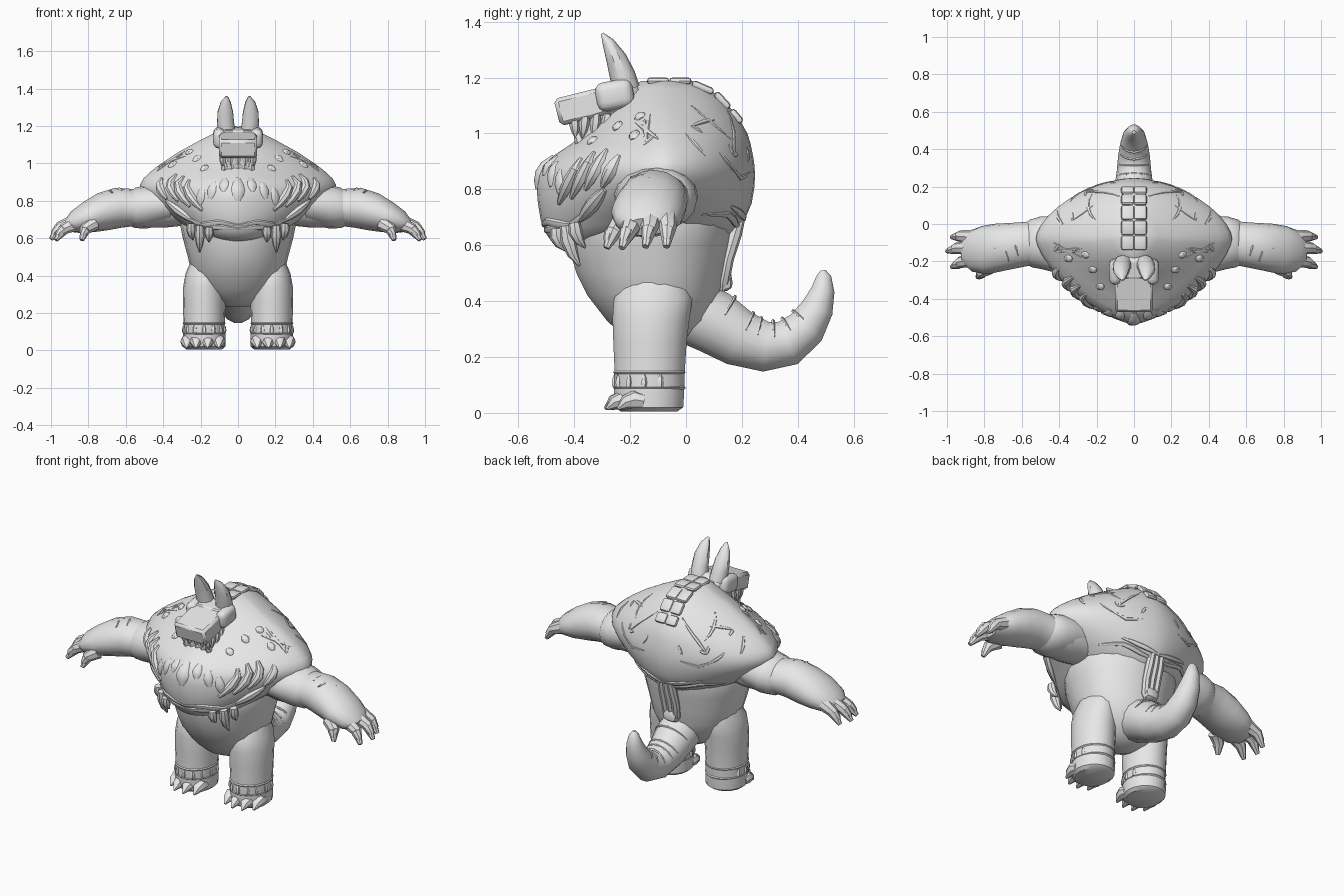
import bpy, bmesh, math
from mathutils import Vector, Matrix
from mathutils.bvhtree import BVHTree

if "Cube" in bpy.data.objects:
    bpy.data.objects.remove(bpy.data.objects["Cube"])

grey = bpy.data.materials.new("stone_grey")
grey.diffuse_color = (0.8, 0.8, 0.8, 1)
grey.use_nodes = True
grey.node_tree.nodes["Principled BSDF"].inputs["Base Color"].default_value = grey.diffuse_color


def finish(name, bm, mirror=False, angle=38):
    bmesh.ops.recalc_face_normals(bm, faces=bm.faces)
    me = bpy.data.meshes.new(name)
    bm.to_mesh(me)
    bm.free()
    ob = bpy.data.objects.new(name, me)
    bpy.context.collection.objects.link(ob)
    me.materials.append(grey)
    bpy.ops.object.select_all(action='DESELECT')
    ob.select_set(True)
    bpy.context.view_layer.objects.active = ob
    bpy.ops.object.shade_smooth_by_angle(angle=math.radians(angle))
    if mirror:
        ob.modifiers.new("mirror", 'MIRROR').use_mirror_merge = False
    return ob


def skin(bm, rings):
    loops = [[bm.verts.new(p) for p in r] for r in rings]
    n = len(loops[0])
    for a, b in zip(loops, loops[1:]):
        for i in range(n):
            bm.faces.new((a[i], a[(i + 1) % n], b[(i + 1) % n], b[i]))
    bm.faces.new(loops[0][::-1])
    bm.faces.new(loops[-1])


def spow(v, e):
    return math.copysign(abs(v) ** e, v)


def body(name, sections, n=28, taper=0.0, e_back=1.0, rise=0, x=0, mirror=False):
    """Horizontal rings: z, half width, front y, widest y, back y.
    taper narrows the front of the upper rings, rise lifts the lower rim at the sides."""
    bm, rings = bmesh.new(), []
    for z, rx, yf, ym, yb in sections:
        ring = []
        for i in range(n):
            c, s = math.cos(math.tau * i / n), math.sin(math.tau * i / n)
            e = e_back if s > 0 else 1 + taper * max(0, min(1, (z - .62) / .22))
            y = ym + spow(s, e) * ((yb - ym) if s > 0 else (ym - yf))
            lift = rise * c * c * max(0, min(1, (.8 - z) / .2))
            ring.append((x + rx * spow(c, e), y, z + lift))
        rings.append(ring)
    skin(bm, rings)
    return finish(name, bm, mirror)


def add_tube(bm, pts, radii, n=12, ref=(0, 1, 0)):
    """Tube along a path; radii are (along ref, across ref)."""
    pts, rings = [Vector(p) for p in pts], []
    for i, (p, r) in enumerate(zip(pts, radii)):
        t = (pts[min(i + 1, len(pts) - 1)] - pts[max(i - 1, 0)]).normalized()
        side = t.cross(Vector(ref)).normalized()
        up = side.cross(t)
        ra, rb = r if isinstance(r, tuple) else (r, r)
        rings.append([p + up * ra * math.cos(math.tau * k / n) + side * rb * math.sin(math.tau * k / n)
                      for k in range(n)])
    skin(bm, rings)


def tube(name, pts, radii, n=12, ref=(0, 1, 0), mirror=False):
    bm = bmesh.new()
    add_tube(bm, pts, radii, n, ref)
    return finish(name, bm, mirror)


def claw(bm, base, tip, r, bend=(0, 0, 0.015), n=8, ref=(0, 1, 0)):
    a, b, k = Vector(base), Vector(tip), Vector(bend)
    add_tube(bm, [a, a.lerp(b, .35) + k, a.lerp(b, .7) + k, b], [r * .8, r, r * .72, r * .15], n, ref)


def block(bm, loc, size, rot=(0, 0, 0), bevel=0.01, seg=1):
    m = Matrix.Translation(loc)
    for ax, ang in zip("XYZ", rot):
        m = m @ Matrix.Rotation(math.radians(ang), 4, ax)
    vs = bmesh.ops.create_cube(bm, size=1, matrix=m @ Matrix.Diagonal((*size, 1)))["verts"]
    es = list({e for v in vs for e in v.link_edges})
    bmesh.ops.bevel(bm, geom=es, offset=bevel, segments=seg, profile=.5, affect='EDGES')


# Belly and heavy rounded upper shell
body("belly", [(.235, .06, -.15, -.09, -.03), (.27, .13, -.22, -.1, .03), (.33, .2, -.285, -.1, .09),
               (.42, .25, -.355, -.1, .12), (.5, .268, -.395, -.1, .135), (.6, .295, -.425, -.1, .155),
               (.7, .315, -.43, -.1, .17), (.76, .29, -.38, -.1, .17)], n=22)
shell = body("shell", [(.585, .24, -.42, -.1, .04), (.605, .285, -.475, -.09, .10), (.64, .32, -.5, -.08, .165),
                       (.69, .375, -.52, -.08, .21), (.75, .44, -.53, -.08, .235), (.81, .495, -.535, -.08, .245),
                       (.85, .522, -.53, -.08, .247), (.885, .525, -.515, -.08, .245), (.92, .505, -.475, -.08, .24),
                       (.96, .462, -.415, -.08, .232), (1, .41, -.36, -.08, .22), (1.06, .32, -.3, -.08, .185),
                       (1.12, .21, -.245, -.08, .135), (1.16, .13, -.205, -.07, .08),
                       (1.188, .07, -.16, -.07, .02)], 40, .36, 1.2, .06)

# Legs with flat soles, ankle bands and toes
body("leg", [(.005, .095, -.235, -.13, -.03), (.02, .113, -.255, -.13, -.008), (.07, .114, -.26, -.13, -.005),
             (.14, .11, -.257, -.13, -.003), (.25, .114, -.262, -.13, .004), (.34, .112, -.265, -.125, .015),
             (.41, .1, -.26, -.12, .025), (.47, .075, -.22, -.12, .01)], 18, x=.181, mirror=True)
for i, z in enumerate((.09, .145)):
    body("ankle_band_%d" % i, [(z - .008, .108, -.255, -.13, -.006), (z, .115, -.263, -.13, .001),
                               (z + .008, .108, -.255, -.13, -.006)], 18, x=.181, mirror=True)
bm = bmesh.new()
for x, y in ((.1, -.215), (.16, -.235), (.222, -.23), (.272, -.19)):
    claw(bm, (x, y + .04, .042), (x + .003, y - .055, .014), .036, ref=(1, 0, 0))
for i in range(9):
    a = math.pi * (.9 + 1.2 * i / 8)
    x, y = .181 + .108 * math.cos(a), -.13 + .125 * math.sin(a)
    claw(bm, (x, y, .092), (x, y, .14), .013, (0, 0, 0), 5)
finish("toes_and_ankle_teeth", bm, True)

# Arms with a sleeve ring, hands and fingers
tube("arm", [(.22, -.1, .765), (.38, -.1, .758), (.5, -.1, .757), (.565, -.105, .763), (.64, -.115, .763),
             (.72, -.125, .742), (.8, -.14, .712), (.87, -.145, .685), (.91, -.145, .665)],
     [(.11, .09), (.13, .1), (.125, .1), (.117, .1), (.122, .108), (.128, .103), (.13, .085), (.11, .062),
      (.07, .035)], 16, mirror=True)
tube("sleeve", [(.36, -.11, .785), (.44, -.105, .775), (.5, -.1, .765), (.55, -.105, .762), (.575, -.105, .765)],
     [(.15, .1), (.148, .11), (.14, .114), (.128, .108), (.112, .095)], 16, mirror=True)
bm = bmesh.new()
for base, mid, tip in [((.86, -.07, .69), (.93, -.065, .66), (.975, -.07, .595)),
                       ((.87, -.125, .69), (.95, -.13, .66), (1.0, -.145, .595)),
                       ((.86, -.19, .68), (.93, -.205, .65), (.975, -.23, .59)),
                       ((.77, -.23, .68), (.82, -.26, .645), (.835, -.285, .59))]:
    add_tube(bm, [base, mid, tip], [.04, .031, .012], 8)
    claw(bm, Vector(mid) - Vector((.01, 0, 0)), tip, .027)
finish("fingers", bm, True)
bm = bmesh.new()
for x, z, a, b in [(.62, .868, -.17, -.08), (.67, .855, -.2, -.11), (.73, .838, -.17, -.09), (.8, .792, -.2, -.1)]:
    add_tube(bm, [(x, a, z - .012), (x + .015, (a + b) / 2, z - .004), (x + .02, b, z - .012)],
             [.003, .009, .003], 5, (0, 0, 1))
finish("arm_scars", bm, True)

# Curled tail with raised folds
tp = [(0, 0, .37), (0, .1, .325), (0, .19, .268), (0, .285, .237), (0, .365, .25), (0, .43, .305), (0, .47, .375),
      (0, .49, .44), (0, .493, .49), (0, .49, .51)]
tr = [.12, .118, .105, .092, .085, .074, .06, .043, .027, .01]
tube("tail", tp, tr, 14, (1, 0, 0))
bm = bmesh.new()
for y, z, r, tilt in [(.12, .314, .116, -.5), (.2, .262, .104, -.4), (.25, .245, .097, -.2), (.32, .24, .089, .1),
                      (.39, .272, .08, .6), (.44, .32, .072, .9)]:
    d = Vector((0, math.cos(tilt), math.sin(tilt)))
    u = Vector((0, -math.sin(tilt), math.cos(tilt)))
    arc = [Vector((0, y, z)) + (Vector((1, 0, 0)) * math.sin(t) + u * math.cos(t)) * r
           for t in [-1.2 + .4 * i for i in range(7)]]
    add_tube(bm, arc, [.002, .005, .006, .007, .006, .005, .002], 5, d)
finish("tail_folds", bm)

# Head: visor, side pods, jaw with teeth, horns
bm = bmesh.new()
block(bm, (0, -.36, 1.1), (.205, .21, .1), (14, 0, 0), .014)
block(bm, (0, -.235, 1.12), (.2, .14, .13), (10, 0, 0), .03)
block(bm, (0, -.3, 1.01), (.16, .19, .12), (8, 0, 0), .025)
finish("head", bm)
bm = bmesh.new()
block(bm, (.1, -.255, 1.137), (.066, .135, .105), (10, 0, 0), .032, 3)
finish("side_pod", bm, True)
tube("horn", [(.06, -.215, 1.16), (.066, -.228, 1.21), (.068, -.25, 1.27), (.065, -.278, 1.325), (.06, -.3, 1.358)],
     [(.05, .05), (.046, .048), (.037, .044), (.022, .028), (.005, .006)], 10, mirror=True)
bm = bmesh.new()
for i in range(5):
    x = -.08 + .04 * i
    claw(bm, (x, -.4, 1.06), (x, -.395, .985), .02, (0, 0, 0), 6)
    claw(bm, (x * .9, -.37, .945), (x * .9, -.395, 1.015), .02, (0, 0, 0), 6)
for s in (-1, 1):
    for y in (-.36, -.32, -.28, -.24):
        claw(bm, (s * .085, y, 1.07), (s * .085, y - .01, .985), .02, (0, 0, 0), 6)
finish("teeth", bm)

# Surface details follow the shell
bpy.context.view_layer.update()
tree = BVHTree.FromObject(shell, bpy.context.evaluated_depsgraph_get())
VIEWS = {"F": (lambda u, v: (u, -3, v), (0, 1, 0)), "B": (lambda u, v: (u, 3, v), (0, -1, 0)),
         "S": (lambda u, v: (3, u, v), (-1, 0, 0)), "T": (lambda u, v: (u, v, 3), (0, 0, -1))}


def hit(view, u, v):
    f, d = VIEWS[view]
    p, nrm, _, _ = tree.ray_cast(Vector(f(u, v)), Vector(d))
    if p is None:
        p, nrm, _, _ = tree.find_nearest(Vector(f(u, v)) + Vector(d) * 2.6)
    return p, nrm


def ridges(name, view, lines, w, h, mirror=True):
    bm = bmesh.new()
    for line in lines:
        pts = []
        for (a, b), (c, d) in zip(line, line[1:]):
            pts += [(a + (c - a) * t / 4, b + (d - b) * t / 4) for t in range(4)]
        hits = [hit(view, *p) for p in pts + [line[-1]]]
        k = len(hits) - 1
        rad = [(h * s, w * s) for s in (.35 + .65 * math.sin(math.pi * i / k) for i in range(k + 1))]
        add_tube(bm, [p for p, _ in hits], rad, 8, hits[k // 2][1])
    return finish(name, bm, mirror)


ridges("chest_plates", "F", [[(.07, .92), (.08, .85)], [(.13, .9), (.15, .81)], [(.19, .87), (.21, .77)]], .026, .01)
ridges("breast_plate", "F", [[(0, .92), (0, .8)]], .038, .014, False)
ridges("side_spikes", "S", [[(-.24, .92), (-.3, .81)], [(-.285, .94), (-.36, .8)], [(-.33, .93), (-.41, .77)],
                            [(-.375, .91), (-.455, .75)], [(-.29, .8), (-.38, .69)]], .027, .024)
ridges("shell_studs", "T", [[(.2, -.24), (.24, -.25)], [(.24, -.17), (.28, -.16)], [(.33, -.18), (.37, -.19)],
                            [(.16, -.33), (.2, -.34)]], .022, .013)
ridges("flank_scars", "S", [[(-.18, 1.04), (-.1, .98)], [(-.15, 1.05), (-.14, .97)], [(.02, 1.1), (.16, .98)],
                            [(.0, 1.0), (.07, .92)], [(.12, .93), (.18, .86)]], .009, .006)
ridges("back_scars", "B", [[(.08, 1.08), (.2, .98), (.26, .92)], [(.26, .92), (.26, .96)], [(.26, .92), (.22, .93)],
                           [(.12, .86), (.22, .84), (.3, .88)], [(.1, .95), (.13, .9)]], .009, .006)
ridges("shoulder_scars", "T", [[(.28, -.13), (.43, -.15)], [(.4, -.11), (.43, -.15)], [(.22, .1), (.33, .02)],
                               [(.33, .02), (.33, .06)]], .009, .006)
ridges("shell_rim", "F", [[(0, .67), (.1, .685), (.2, .67), (.3, .73)], [(0, .65), (.12, .66), (.17, .65)]],
       .016, .012)
ridges("back_rim", "B", [[(0, .66), (.1, .68), (.2, .71), (.3, .71)], [(0, .69), (.1, .71), (.22, .74)]], .014, .01)

# Chest drips, rear hanging straps and spine plates
bm = bmesh.new()
claw(bm, (.205, -.43, .67), (.205, -.38, .525), .028, (0, -.01, 0))
claw(bm, (.155, -.465, .66), (.155, -.43, .58), .026, (0, -.01, 0))
claw(bm, (.25, -.4, .68), (.24, -.36, .59), .026, (.005, -.01, 0))
finish("chest_drips", bm, True)
bm = bmesh.new()
for x in (-.03, 0, .03):
    add_tube(bm, [(x, .195, .71), (x * 1.1, .175, .64), (x * 1.2, .148, .55), (x, .132, .47), (x * .7, .13, .44)],
             [.02, .025, .023, .024, .014], 8, (1, 0, 0))
block(bm, (0, .135, .475), (.09, .06, .08), (10, 0, 0), .025, 2)
finish("rear_straps", bm)
bm = bmesh.new()
for y, s in [(-.1, .08), (-.02, .08), (.06, .085), (.13, .075), (.18, .06)]:
    for x in (-.034, .034):
        p, nrm = hit("T", x, y)
        tilt = math.degrees(math.atan2(-nrm.y, nrm.z))
        block(bm, p, (.07, s, .026), (tilt, 0, 0), .013, 2)
finish("spine_plates", bm)
